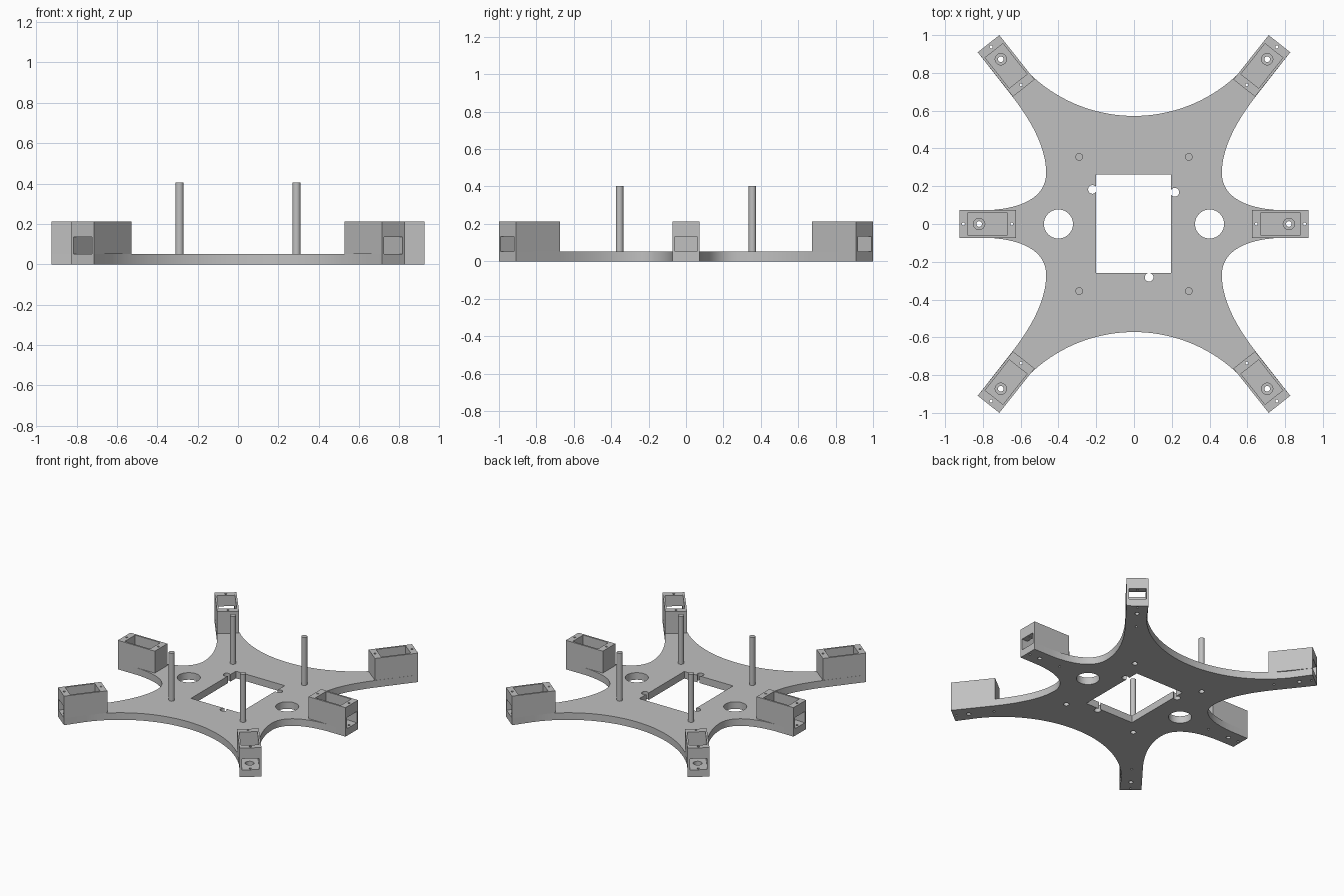
import bpy
import bmesh
from math import radians, sin, cos, pi
from mathutils import Matrix, Vector
from mathutils.geometry import interpolate_bezier

if "Cube" in bpy.data.objects:
    bpy.data.objects.remove(bpy.data.objects["Cube"])

grey = bpy.data.materials.new("plastic_grey")
grey.use_nodes = True
colour = (0.53, 0.53, 0.53, 1)
grey.diffuse_color = colour
grey.node_tree.nodes["Principled BSDF"].inputs["Base Color"].default_value = colour

THICK, TOP = 0.052, 0.213
HALF_L, HALF_W = 0.15, 0.073


def make(name, bm):
    bmesh.ops.recalc_face_normals(bm, faces=bm.faces)
    mesh = bpy.data.meshes.new(name)
    bm.to_mesh(mesh)
    bm.free()
    mesh.materials.append(grey)
    ob = bpy.data.objects.new(name, mesh)
    bpy.context.collection.objects.link(ob)
    return ob


def box(name, x0, x1, y0, y1, z0, z1):
    bm = bmesh.new()
    size = Matrix.Diagonal((x1 - x0, y1 - y0, z1 - z0, 1))
    mid = Matrix.Translation(((x0 + x1) / 2, (y0 + y1) / 2, (z0 + z1) / 2))
    bmesh.ops.create_cube(bm, size=1, matrix=mid @ size)
    return make(name, bm)


def rod(name, x, y, r, z0, z1, sides=32):
    bm = bmesh.new()
    bmesh.ops.create_cone(bm, cap_ends=True, segments=sides, radius1=r, radius2=r,
                          depth=z1 - z0, matrix=Matrix.Translation((x, y, (z0 + z1) / 2)))
    return make(name, bm)


def activate(ob):
    bpy.ops.object.select_all(action='DESELECT')
    ob.select_set(True)
    bpy.context.view_layer.objects.active = ob


def cut(ob, cutter):
    activate(ob)
    mod = ob.modifiers.new("cut", 'BOOLEAN')
    mod.operation = 'DIFFERENCE'
    mod.solver = 'EXACT'
    mod.object = cutter
    bpy.ops.object.modifier_apply(modifier=mod.name)
    bpy.data.objects.remove(cutter)


def smooth(ob):
    activate(ob)
    bpy.ops.object.shade_smooth_by_angle(angle=radians(30))


# Servo holder positions: centre and heading of each arm
ARM = radians(51.6)
diag = Vector((0.677, 0.837))
mounts = {
    "left": (0.775, 0, 0), "right": (-0.775, 0, pi),
    "back_left": (diag.x, diag.y, ARM), "back_right": (-diag.x, diag.y, pi - ARM),
    "front_right": (-diag.x, -diag.y, pi + ARM), "front_left": (diag.x, -diag.y, -ARM),
}

# Quarter outline: back arc, diagonal arm tip, side bay, middle arm tip
along = Vector((cos(ARM), sin(ARM)))
across = Vector((-along.y, along.x))
R = 0.795
quarter = [Vector((R * sin(ARM * i / 20), 0.572 + R - R * cos(ARM * i / 20))) for i in range(21)]
quarter += [diag + along * HALF_L + across * HALF_W, diag + along * HALF_L - across * HALF_W]
bay = [[(0.64, 0.67), (0.54, 0.54), (0.465, 0.4), (0.465, 0.27)],
       [(0.465, 0.27), (0.465, 0.15), (0.58, 0.08), (0.78, HALF_W)]]
quarter += [p.xy for p in interpolate_bezier(*[Vector(p) for p in bay[0]], 16)]
quarter += [p.xy for p in interpolate_bezier(*[Vector(p) for p in bay[1]], 16)][1:]
quarter.append(Vector((0.925, HALF_W)))
half = quarter + [Vector((p.x, -p.y)) for p in reversed(quarter)]
outline = half + [Vector((-p.x, p.y)) for p in reversed(half[1:-1])]

# Body plate
bm = bmesh.new()
face = bm.faces.new([bm.verts.new((p.x, p.y, 0)) for p in outline])
lifted = bmesh.ops.extrude_face_region(bm, geom=[face], use_keep_orig=True)
bmesh.ops.translate(bm, vec=(0, 0, THICK),
                    verts=[v for v in lifted["geom"] if isinstance(v, bmesh.types.BMVert)])
plate = make("body_plate", bm)

# Plate openings: centre window, cable holes, small holes and post sockets
posts = [(sx * 0.29, sy * 0.355) for sx in (-1, 1) for sy in (-1, 1)]
cut(plate, box("cutter", -0.2, 0.196, -0.26, 0.262, -0.1, 0.2))
holes = [(-0.4, 0, 0.077), (0.4, 0, 0.077),
         (-0.22, 0.183, 0.023), (0.216, 0.168, 0.023), (0.08, -0.282, 0.023)]
holes += [(x, y, 0.019) for x, y in posts]
for x, y, r in holes:
    cut(plate, rod("cutter", x, y, r, -0.1, 0.2, 40))

# Axle counterbores and screw holes under each holder
AXLE, SCREWS = 0.045, (-0.128, 0.128)
for x, y, turn in mounts.values():
    c, s = cos(turn), sin(turn)
    cut(plate, rod("cutter", x + AXLE * c, y + AXLE * s, 0.03, 0.025, 0.2))
    cut(plate, rod("cutter", x + AXLE * c, y + AXLE * s, 0.015, -0.1, 0.2, 24))
    for d in SCREWS:
        cut(plate, rod("cutter", x + d * c, y + d * s, 0.008, -0.1, 0.2, 12))
smooth(plate)

# Servo holder: open-topped box with a window in its outer end
holder = box("servo_holder", -HALF_L, HALF_L, -HALF_W, HALF_W, THICK, TOP)
cut(holder, box("cutter", -0.103, 0.103, -0.06, 0.06, 0, 0.3))
cut(holder, box("cutter", 0.08, 0.2, -0.058, 0.058, 0, 0.134))
for d in SCREWS:
    cut(holder, rod("cutter", d, 0, 0.008, 0, 0.3, 12))
smooth(holder)
for name, (x, y, turn) in mounts.items():
    ob = bpy.data.objects.new(name + "_servo_holder", holder.data)
    ob.location = (x, y, 0)
    ob.rotation_euler.z = turn
    bpy.context.collection.objects.link(ob)
bpy.data.objects.remove(holder)

# Standoff posts
for x, y in posts:
    side = ("front" if y < 0 else "back") + ("_left" if x > 0 else "_right")
    smooth(rod(side + "_post", x, y, 0.02, THICK - 0.002, 0.404))
